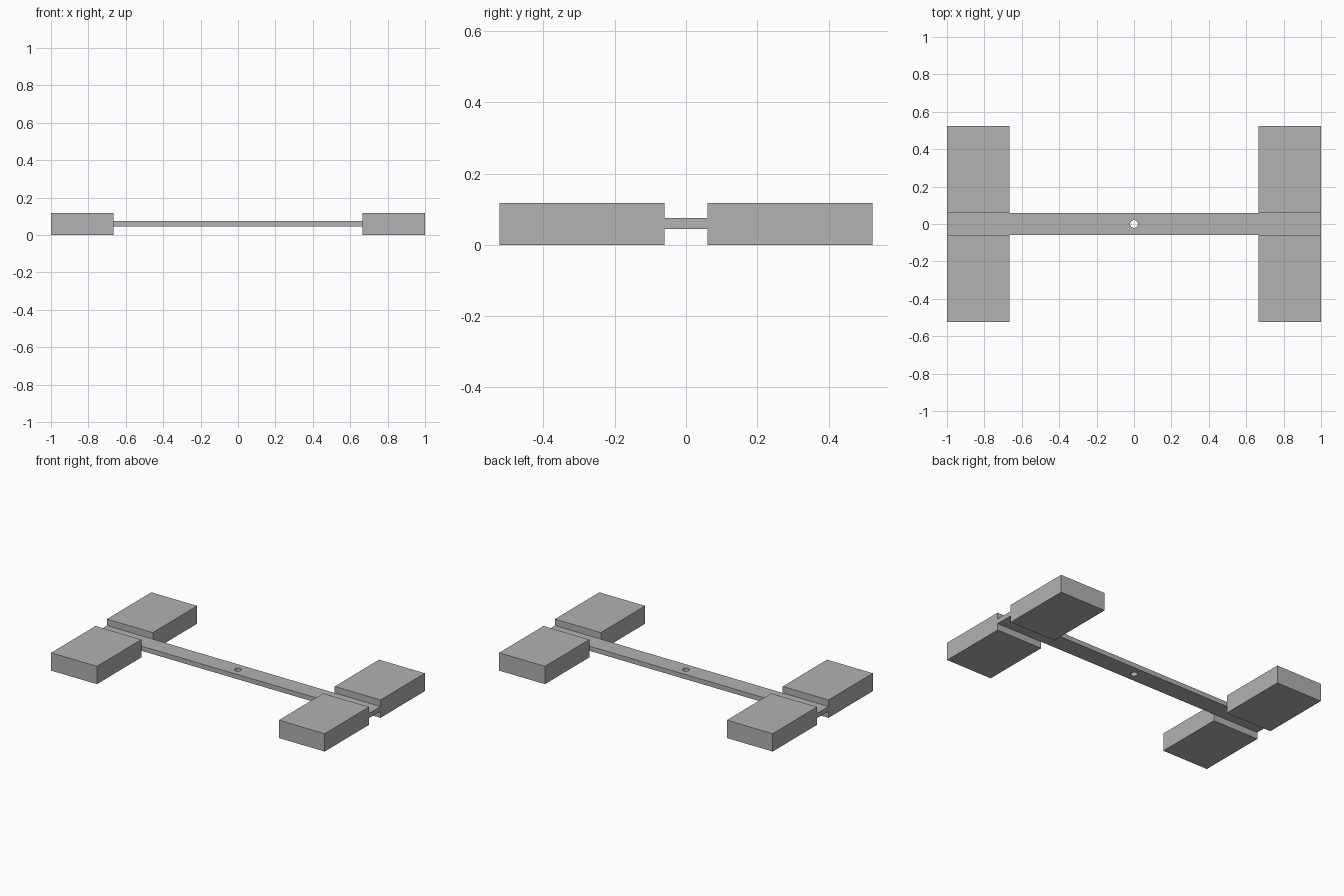
import bpy
import bmesh
from mathutils import Matrix, Vector

default_cube = bpy.data.objects.get("Cube")
if default_cube:
    bpy.data.objects.remove(default_cube, do_unlink=True)

grey = bpy.data.materials.new("light grey")
grey.use_nodes = True
colour = (0.445, 0.445, 0.445, 1)
grey.diffuse_color = colour
grey.node_tree.nodes["Principled BSDF"].inputs["Base Color"].default_value = colour


def add_object(name, bm):
    mesh = bpy.data.meshes.new(name)
    bm.to_mesh(mesh)
    bm.free()
    mesh.materials.append(grey)
    obj = bpy.data.objects.new(name, mesh)
    bpy.context.scene.collection.objects.link(obj)
    return obj


def add_box(name, low, high):
    low, high = Vector(low), Vector(high)
    bm = bmesh.new()
    bmesh.ops.create_cube(bm, size=1)
    bmesh.ops.scale(bm, vec=high - low, verts=bm.verts)
    bmesh.ops.translate(bm, vec=(low + high) / 2, verts=bm.verts)
    return add_object(name, bm)


HALF_BAR = 0.06
BAR_LOW, BAR_HIGH = 0.044, 0.075
INNER_X, OUTER_Y, BLOCK_TOP = 0.665, 0.523, 0.118

# Long flat bar
bar = add_box("cross_bar", (-1, -HALF_BAR, BAR_LOW), (1, HALF_BAR, BAR_HIGH))

# Round hole through the middle of the bar
bm = bmesh.new()
bmesh.ops.create_cone(bm, cap_ends=True, segments=32, radius1=0.021,
                      radius2=0.021, depth=0.2,
                      matrix=Matrix.Translation((0, 0, BAR_LOW)))
cutter = add_object("hole_cutter", bm)
cutter.hide_render = True
hole = bar.modifiers.new("centre_hole", "BOOLEAN")
hole.operation = "DIFFERENCE"
hole.solver = "EXACT"
hole.object = cutter

# Bake the hole and drop the cutter
graph = bpy.context.evaluated_depsgraph_get()
drilled = bpy.data.meshes.new_from_object(bar.evaluated_get(graph))
bar.modifiers.clear()
bar.data = drilled
bpy.data.objects.remove(cutter, do_unlink=True)

# Four blocks beside the bar ends
for side, sx in (("left", 1), ("right", -1)):
    for end, sy in (("front", -1), ("back", 1)):
        xs = sorted((sx * INNER_X, sx))
        ys = sorted((sy * HALF_BAR, sy * OUTER_Y))
        add_box(f"{end}_{side}_block", (xs[0], ys[0], 0), (xs[1], ys[1], BLOCK_TOP))

# Smooth the hole wall, keep box edges sharp
bpy.ops.object.select_all(action="DESELECT")
bar.select_set(True)
bpy.context.view_layer.objects.active = bar
bpy.ops.object.shade_smooth_by_angle()
